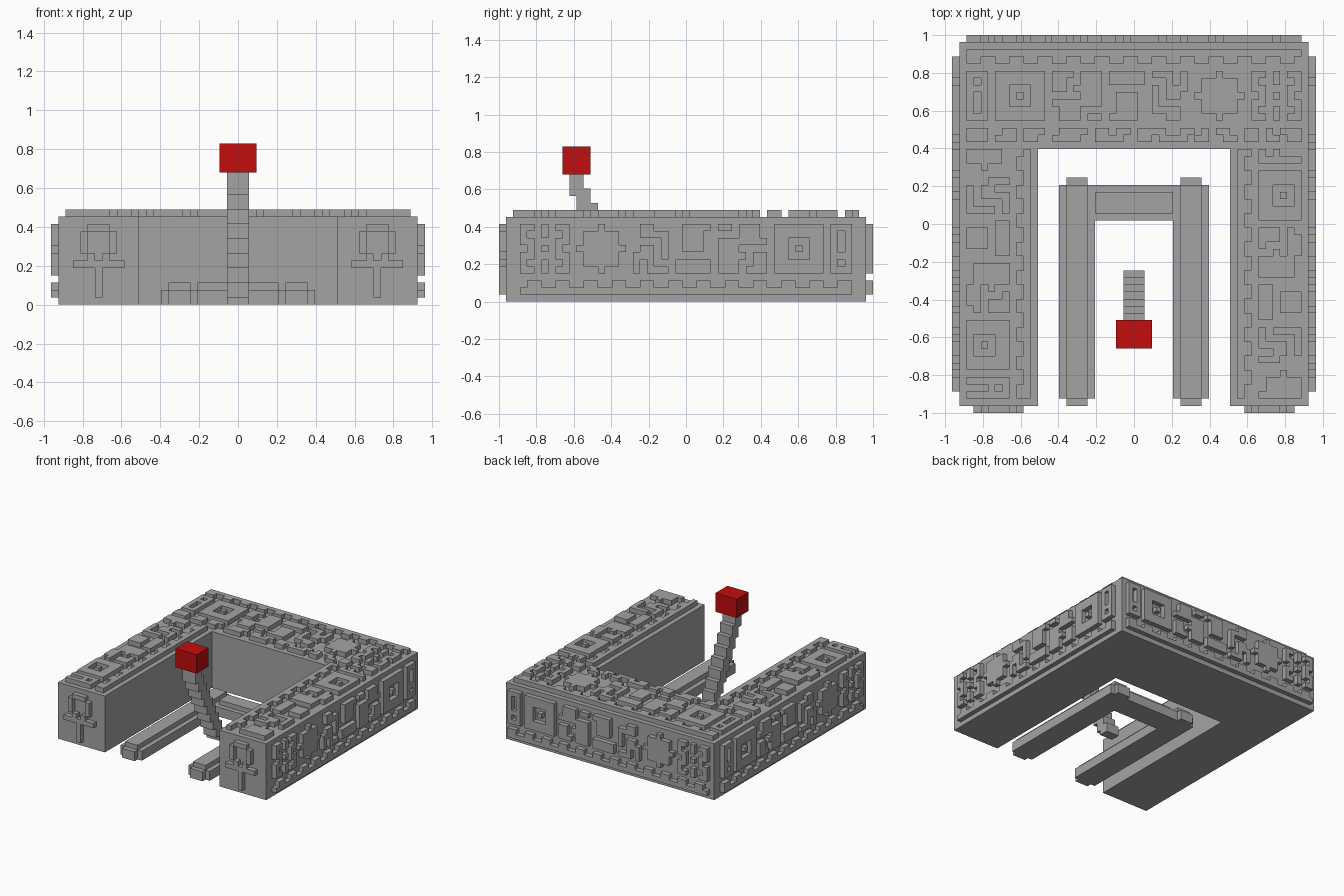
import bpy, bmesh
from mathutils import Vector

if "Cube" in bpy.data.objects:
    bpy.data.objects.remove(bpy.data.objects["Cube"], do_unlink=True)

U = 2 / 53  # one block unit; all sizes below are in blocks


def material(name, rgb):
    m = bpy.data.materials.new(name)
    m.use_nodes = True
    m.diffuse_color = (*rgb, 1)
    bsdf = next(n for n in m.node_tree.nodes if n.type == 'BSDF_PRINCIPLED')
    bsdf.inputs["Base Color"].default_value = (*rgb, 1)
    return m


STONE = material("stone grey", (0.37, 0.37, 0.37))
RED = material("red", (0.54, 0.004, 0.004))


def finish(name, bm, mat):
    bmesh.ops.recalc_face_normals(bm, faces=bm.faces)
    bmesh.ops.scale(bm, vec=(U, U, U), verts=bm.verts)
    mesh = bpy.data.meshes.new(name)
    bm.to_mesh(mesh)
    bm.free()
    mesh.materials.append(mat)
    ob = bpy.data.objects.new(name, mesh)
    bpy.context.collection.objects.link(ob)
    return ob


def add_box(bm, a, b):
    """Box between two opposite corners."""
    a, b = Vector(a), Vector(b)
    verts = bmesh.ops.create_cube(bm, size=1)["verts"]
    for v in verts:
        v.co = Vector([(a[i] + b[i]) / 2 + v.co[i] * abs(b[i] - a[i]) for i in range(3)])


def boxes(name, corners, mat=STONE):
    bm = bmesh.new()
    for a, b in corners:
        add_box(bm, a, b)
    return finish(name, bm, mat)


def rectangles(rows):
    """Merge the filled cells of a carved pattern into large rectangles."""
    cells = {(c, r) for r, row in enumerate(rows) for c, k in enumerate(row) if k == "#"}
    while cells:
        c, r = min(cells, key=lambda p: (p[1], p[0]))
        w = h = 1
        while (c + w, r) in cells:
            w += 1
        while all((c + i, r + h) in cells for i in range(w)):
            h += 1
        cells -= {(c + i, r + j) for i in range(w) for j in range(h)}
        yield c, r, w, h


def relief(name, rows, origin, u, v, n):
    """Raise a pattern one block above a face spanned by u and v."""
    o, u, v, n = map(Vector, (origin, u, v, n))
    boxes(name, [(o + u * c + v * r, o + u * (c + w) + v * (r + h) + n)
                 for c, r, w, h in rectangles(rows)])


# Carved band: meander strip, motifs (ring, square, steps, star), loose blocks
MOTIFS = [
    "###.#######.###.###.#####.###.#....#....##.#.##",
    "#.#.#######.##..###.#####...#.#..#####..#..#..#",
    "###.##...##.##.####.......#.###..#####..##...##",
    "#.#.##.#.##.....###..###..#.##..#######..#.#.#.",
    "#.#.##...##.#######..###..#......#####..##...##",
    "#.#.#######..###.....###..####...#####..#..#..#",
    "###.#######..###.##.####....##.....#....##.#.##",
]
BAND = ["#" * 47, ("##.." * 12)[:47], "." * 47] + MOTIFS + [
    "." * 47,
    "###..##.###..####.##.##.####..##.#.##..##.#.###",
    "###.###.##..####..####..##.####.##..##.##.##.##",
]
ANKH = ["...#..."] * 4 + ["#######", "..#.#.."] + [".#...#."] * 3 + ["..###.."]

# U-shaped block
bm = bmesh.new()
outline = [(-24.5, -25.5), (-13.5, -25.5), (-13.5, 10.5), (13.5, 10.5),
           (13.5, -25.5), (24.5, -25.5), (24.5, 25.5), (-24.5, 25.5)]
base = bm.faces.new([bm.verts.new((x, y, 0)) for x, y in outline])
top = bmesh.ops.extrude_face_region(bm, geom=[base])["geom"]
bmesh.ops.translate(bm, vec=(0, 0, 12), verts=[g for g in top if isinstance(g, bmesh.types.BMVert)])
if not any(f.normal.z < -0.5 or f.calc_center_median().z == 0 for f in bm.faces):
    bm.faces.new([v for v in bm.verts if v.co.z == 0])
finish("u_block", bm, STONE)

# Carvings on the block
X, Y, Z = Vector((1, 0, 0)), Vector((0, 1, 0)), Vector((0, 0, 1))
relief("top_back_carving", BAND, (-23.5, 24.5, 12), X, -Y, Z)
relief("top_right_carving", [r[:35] for r in BAND[:9]], (-14.5, -24.5, 12), Y, -X, Z)
relief("top_left_carving", [r[1:36] for r in BAND[:9]], (14.5, 10.5, 12), -Y, X, Z)
relief("back_carving", BAND[:10], (23.5, 25.5, 1), -X, Z, Y)
for side, s in (("left", 1), ("right", -1)):
    relief(side + "_side_carving", BAND[:10], (24.5 * s, 23.5, 1), -Y, Z, X * s)
    relief(side + "_front_emblem", ANKH, (19 * s - 3.5, -25.5, 1), X, Z, -Y)

# Low inner frame: two rails with ridges and end caps, joined by a crossbar
for side, s in (("left", 1), ("right", -1)):
    boxes(side + "_rail", [
        ((5.5 * s, -24.5, 0), (10.5 * s, 5.5, 2)),
        ((6.5 * s, -24.5, 2), (9.5 * s, 5.5, 3)),
        ((6.5 * s, -25.5, 0), (9.5 * s, -24.5, 2)),
        ((6.5 * s, 5.5, 0), (9.5 * s, 6.5, 2)),
    ])
boxes("crossbar", [((-5.5, 0.5, 0), (5.5, 5.5, 2)), ((-5.5, 1.5, 2), (5.5, 4.5, 3))])

# Stepped lever leaning forward, with a red knob
boxes("lever", [((-1.5, i - 16.5, max(0, 15 - 2 * i)), (1.5, i - 14.5, 18 - 2 * i))
                for i in range(9)])
boxes("lever_knob", [((-2.5, -17.5, 18), (2.5, -13.5, 22))], RED)
